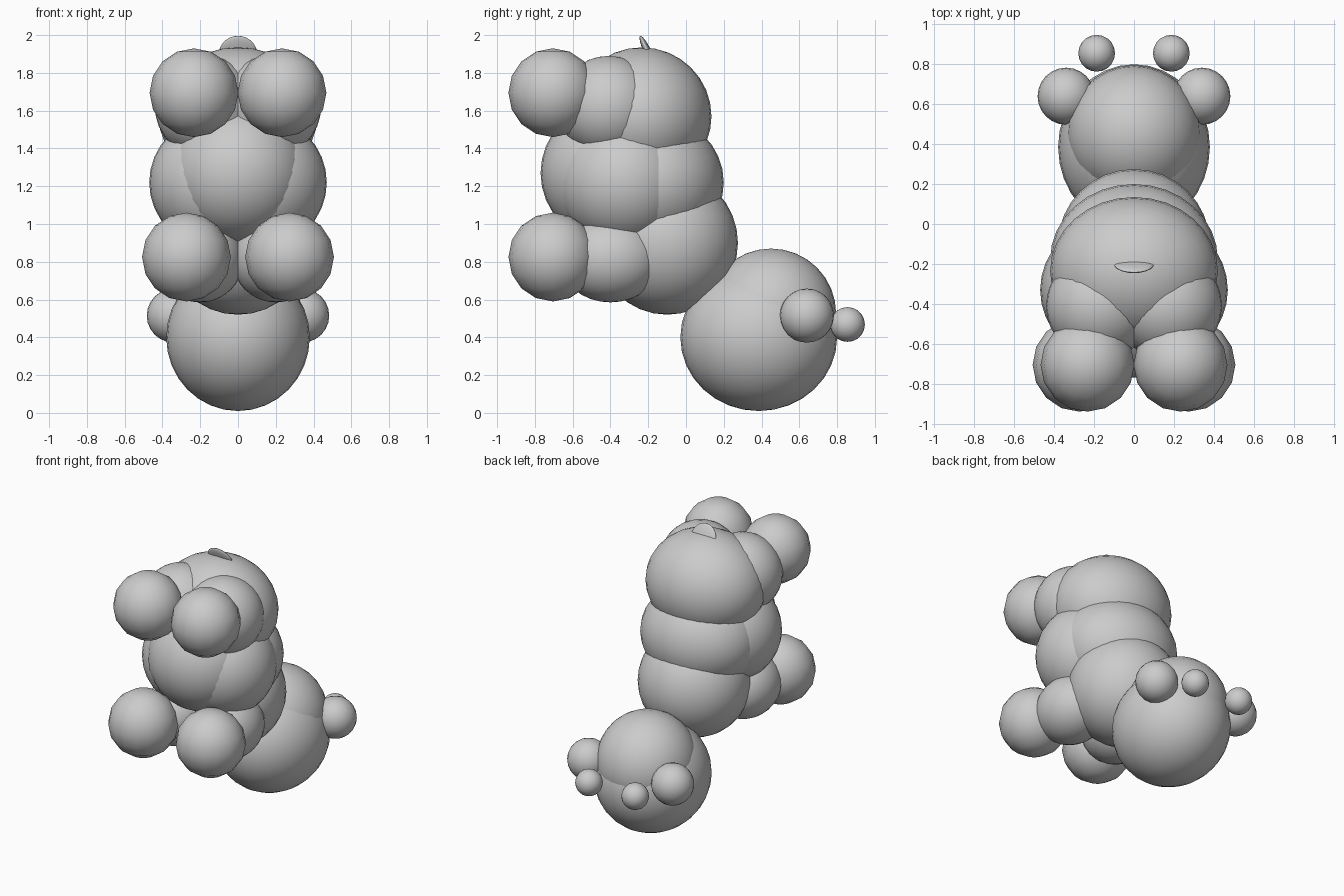
import bpy, math

if "Cube" in bpy.data.objects:
    bpy.data.objects.remove(bpy.data.objects["Cube"])

grey = bpy.data.materials.new("plain grey")
grey.diffuse_color = (0.6, 0.6, 0.6, 1)
grey.use_nodes = True
grey.node_tree.nodes["Principled BSDF"].inputs["Base Color"].default_value = grey.diffuse_color


def ball(name, centre, radii, segments=32, tilt=0.0):
    """Smooth ellipsoid; a single number makes a sphere."""
    if not isinstance(radii, tuple):
        radii = (radii,) * 3
    bpy.ops.mesh.primitive_uv_sphere_add(segments=segments, ring_count=segments // 2, radius=1)
    ob = bpy.context.object
    ob.name = name
    ob.location = centre
    ob.rotation_euler = (tilt, 0, 0)
    ob.scale = radii
    ob.data.materials.append(grey)
    bpy.ops.object.shade_smooth_by_angle(angle=math.radians(40))
    return ob


def pair(name, centre, radii, segments=32):
    """The same ball on the left and the right."""
    x, y, z = centre
    ball(name + "_left", (-x, y, z), radii, segments)
    ball(name + "_right", (x, y, z), radii, segments)


# Head, touching the ground
ball("head_lower", (0, 0.385, 0.4), (0.38, 0.415, 0.39))
ball("head_upper", (0, 0.45, 0.525), (0.335, 0.345, 0.345))
pair("ear", (0.34, 0.64, 0.515), 0.143, 24)
pair("small_knob", (0.187, 0.855, 0.468), 0.092, 20)

# Torso
ball("chest", (0, -0.1, 0.9), (0.38, 0.375, 0.38))
ball("waist", (0, -0.18, 1.22), (0.42, 0.38, 0.36))
ball("belly", (0, -0.4, 1.27), (0.37, 0.37, 0.37))
pair("flank", (0.12, -0.33, 1.22), 0.35)
ball("rump", (0, -0.235, 1.57), (0.42, 0.37, 0.365))

# Arms and hands
pair("arm", (0.2, -0.4, 0.815), (0.23, 0.27, 0.23))
pair("hand", (0.273, -0.705, 0.825), 0.235, 16)

# Legs and feet
pair("thigh", (0.17, -0.41, 1.62), 0.27)
pair("foot", (0.233, -0.705, 1.695), 0.235, 16)

# Thin flap of a tail
ball("tail", (0, -0.2, 1.905), (0.1, 0.02, 0.1), 24, math.radians(25))
